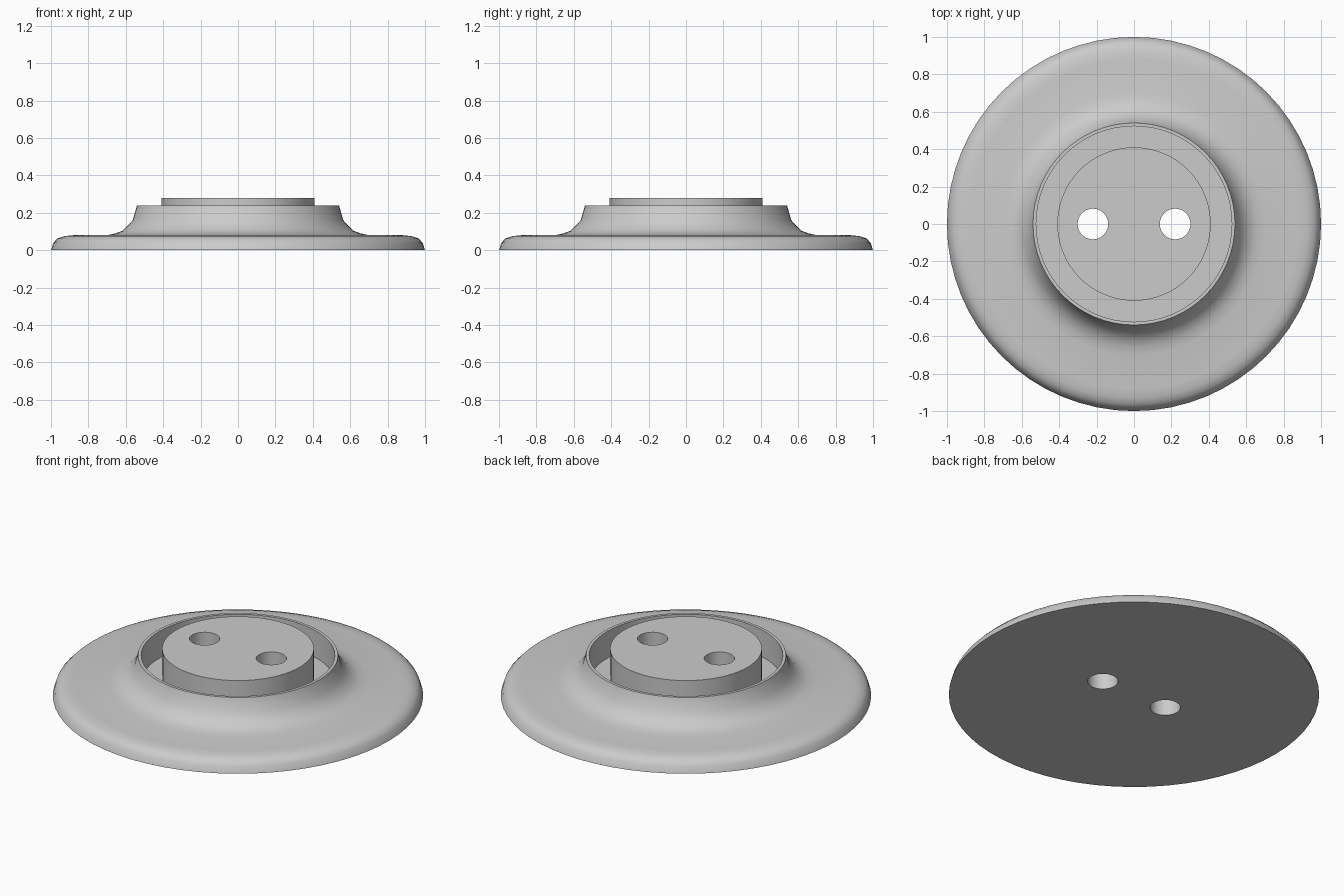
import bpy, bmesh, math
from mathutils import Matrix

if "Cube" in bpy.data.objects:
    bpy.data.objects.remove(bpy.data.objects["Cube"], do_unlink=True)

grey = bpy.data.materials.new("plain grey")
grey.use_nodes = True
COLOUR = (0.6, 0.6, 0.6, 1)
grey.diffuse_color = COLOUR
grey.node_tree.nodes["Principled BSDF"].inputs["Base Color"].default_value = COLOUR


def add_object(name, bm):
    mesh = bpy.data.meshes.new(name)
    bm.to_mesh(mesh)
    bm.free()
    mesh.materials.append(grey)
    obj = bpy.data.objects.new(name, mesh)
    bpy.context.collection.objects.link(obj)
    return obj


def lathe(name, profile, sides):
    """Revolve a radius/height profile that starts and ends on the axis."""
    bm = bmesh.new()
    verts = [bm.verts.new((r, 0, z)) for r, z in profile]
    edges = [bm.edges.new(pair) for pair in zip(verts, verts[1:])]
    bmesh.ops.spin(bm, geom=verts + edges, cent=(0, 0, 0), axis=(0, 0, 1),
                   angle=math.tau, steps=sides, use_duplicate=False)
    bmesh.ops.remove_doubles(bm, verts=bm.verts, dist=0.0005)
    # Merge the flat wedges at the axis into clean discs
    flat = [e for e in bm.edges if any(v.co.xy.length < 0.001 for v in e.verts)]
    bmesh.ops.dissolve_edges(bm, edges=flat, use_verts=True)
    bmesh.ops.recalc_face_normals(bm, faces=bm.faces)
    return add_object(name, bm)


# Flange, flared collar, annular groove and central boss
profile = [
    (0, 0), (1.0, 0), (0.987, 0.04), (0.965, 0.063), (0.93, 0.075), (0.88, 0.08),
    (0.70, 0.08), (0.655, 0.09), (0.615, 0.105), (0.563, 0.16), (0.54, 0.24),
    (0.523, 0.24), (0.523, 0.08), (0.41, 0.08), (0.41, 0.28), (0, 0.28),
]
body = lathe("flanged_cap", profile, 64)

# Two holes right through the boss
bm = bmesh.new()
for side in (-1, 1):
    bmesh.ops.create_cone(bm, cap_ends=True, segments=40, radius1=0.082,
                          radius2=0.082, depth=1,
                          matrix=Matrix.Translation((side * 0.22, 0, 0.1)))
cutter = add_object("hole_cutter", bm)
cutter.hide_render = True

cut = body.modifiers.new("holes", 'BOOLEAN')
cut.operation = 'DIFFERENCE'
cut.solver = 'EXACT'
cut.object = cutter
bpy.ops.object.select_all(action='DESELECT')
body.select_set(True)
bpy.context.view_layer.objects.active = body
bpy.ops.object.modifier_apply(modifier=cut.name)
bpy.data.objects.remove(cutter, do_unlink=True)

bpy.ops.object.shade_smooth_by_angle(angle=math.radians(35))
